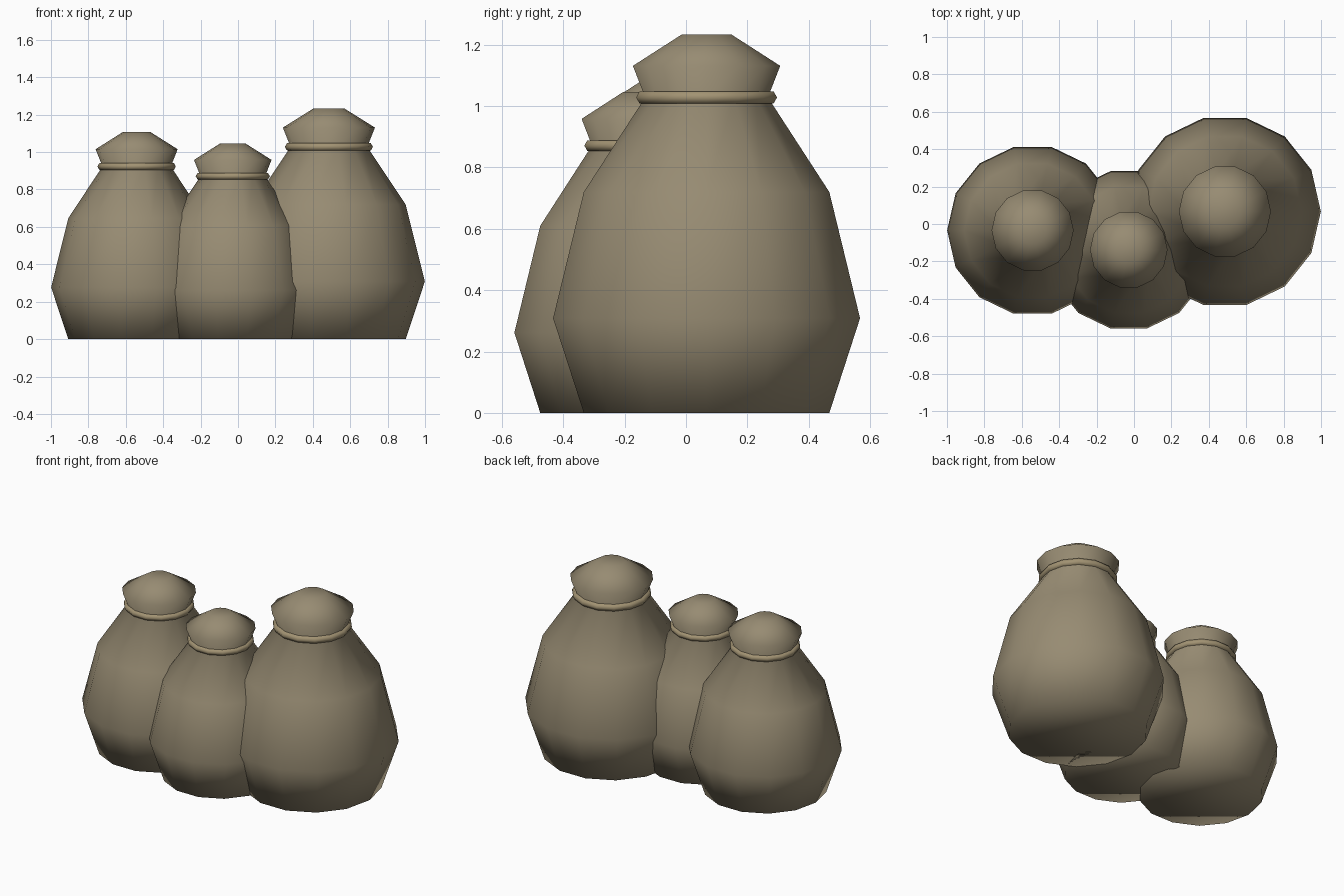
import bpy, bmesh
from math import cos, sin, tau

if "Cube" in bpy.data.objects:
    bpy.data.objects.remove(bpy.data.objects["Cube"])

SIDES = 14


def material(name, rgb):
    m = bpy.data.materials.new(name)
    m.diffuse_color = (*rgb, 1)
    m.use_nodes = True
    m.node_tree.nodes["Principled BSDF"].inputs["Base Color"].default_value = m.diffuse_color
    return m


cloth = material("sackcloth", (0.31, 0.26, 0.17))
rope = material("rope", (0.36, 0.29, 0.17))


def lathe(name, profile, location, mat, closed=False):
    """Spin (radius, z) points about z; closed profiles make rings, open ones get caps."""
    bm = bmesh.new()
    loops = [[bm.verts.new((r * cos(tau * i / SIDES), r * sin(tau * i / SIDES), z))
              for i in range(SIDES)] for r, z in profile]
    pairs = list(zip(loops, loops[1:]))
    if closed:
        pairs.append((loops[-1], loops[0]))
    else:
        bm.faces.new(loops[0][::-1])
        bm.faces.new(loops[-1])
    for a, b in pairs:
        for i in range(SIDES):
            j = (i + 1) % SIDES
            bm.faces.new((a[i], a[j], b[j], b[i]))
    bmesh.ops.recalc_face_normals(bm, faces=bm.faces[:])
    for f in bm.faces:
        f.smooth = True
    mesh = bpy.data.meshes.new(name)
    bm.to_mesh(mesh)
    bm.free()
    mesh.materials.append(mat)
    ob = bpy.data.objects.new(name, mesh)
    ob.location = location
    bpy.context.collection.objects.link(ob)
    return ob


# Sack outline as fractions of belly radius and neck height
OUTLINE = [(0.8, 0), (1, 0.3), (0.8, 0.7), (0.4, 1), (0.48, 1.1), (0.16, 1.2)]


def sack(name, x, y, radius, neck):
    # Bulging bag with its gathered top
    lathe(name + "_sack", [(r * radius, z * neck) for r, z in OUTLINE], (x, y, 0), cloth)
    # Six-sided tie around the neck
    t = 0.045 * radius
    ring = [(0.414 * radius + t * cos(tau * k / 6), t * sin(tau * k / 6)) for k in range(6)]
    lathe(name + "_tie", ring, (x, y, neck), rope, closed=True)


sack("large", 0.486, 0.067, 0.513, 1.028)
sack("left", -0.542, -0.034, 0.457, 0.923)
sack("middle", -0.028, -0.138, 0.432, 0.871)
